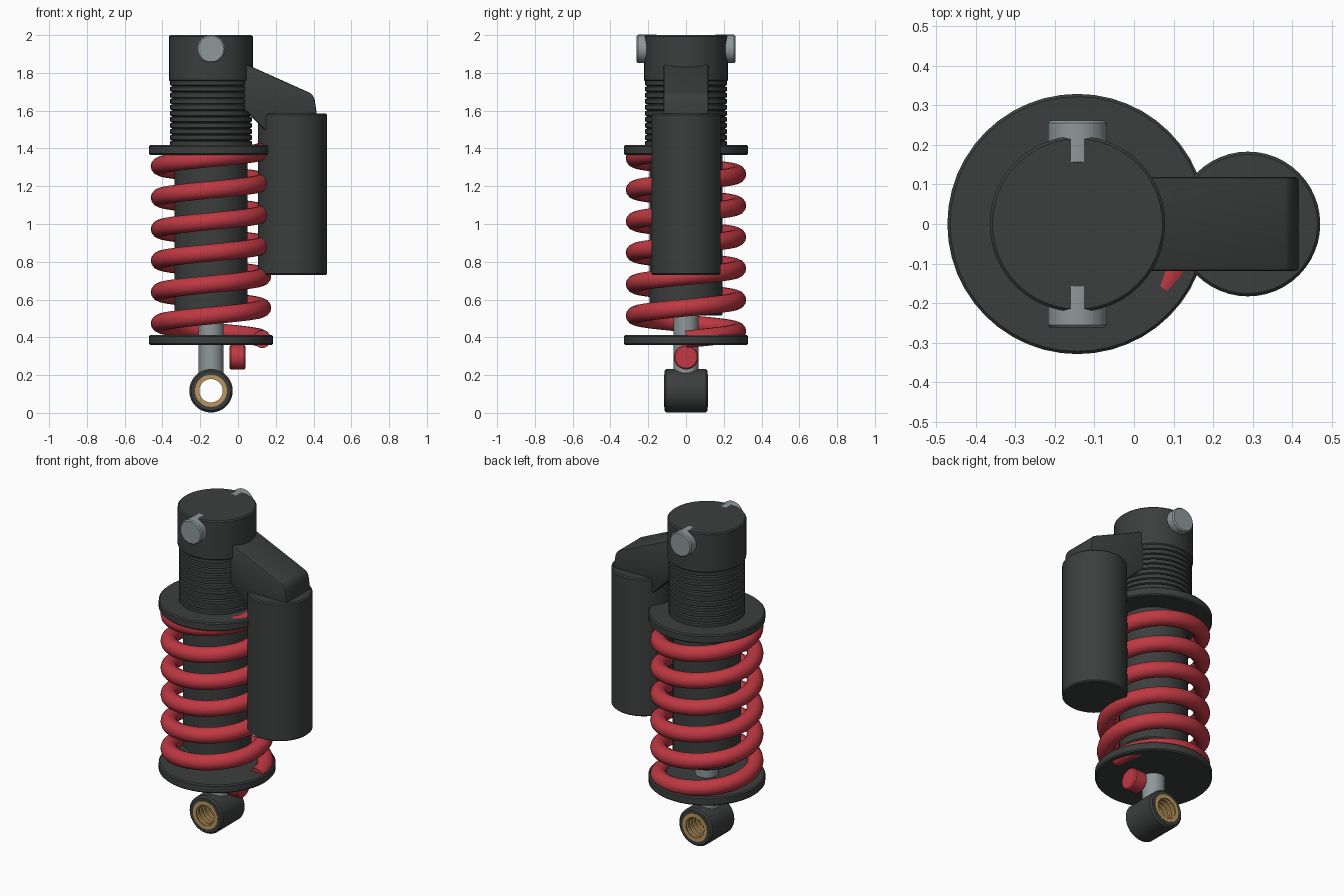
import bpy, bmesh, math
from mathutils import Matrix, Vector

if "Cube" in bpy.data.objects:
    bpy.data.objects.remove(bpy.data.objects["Cube"])

AX = -0.143  # x of the main damper axis


def material(name, rgb):
    m = bpy.data.materials.new(name)
    m.diffuse_color = (*rgb, 1)
    m.use_nodes = True
    m.node_tree.nodes["Principled BSDF"].inputs["Base Color"].default_value = m.diffuse_color
    return m


DARK = material("dark_metal", (0.045, 0.048, 0.047))
RED = material("red_paint", (0.52, 0.04, 0.055))
STEEL = material("steel", (0.27, 0.31, 0.32))
BRASS = material("brass", (0.5, 0.31, 0.11))


def finish(bm, name, mat, angle=35):
    bmesh.ops.recalc_face_normals(bm, faces=bm.faces[:])
    me = bpy.data.meshes.new(name)
    bm.to_mesh(me)
    bm.free()
    ob = bpy.data.objects.new(name, me)
    bpy.context.collection.objects.link(ob)
    me.materials.append(mat)
    bpy.ops.object.select_all(action='DESELECT')
    ob.select_set(True)
    bpy.context.view_layer.objects.active = ob
    bpy.ops.object.shade_smooth_by_angle(angle=math.radians(angle))
    return ob


def lathe(name, profile, mat, loc=(AX, 0, 0), axis='Z', n=48, ring=False):
    """Revolve (radius, height) points; ring=True joins last to first, else ends are capped."""
    rot = {'Z': Matrix(), 'Y': Matrix.Rotation(-math.pi / 2, 4, 'X'),
           'X': Matrix.Rotation(math.pi / 2, 4, 'Y')}[axis]
    mtx = Matrix.Translation(loc) @ rot
    bm = bmesh.new()
    loops = [[bm.verts.new(mtx @ Vector((r * math.cos(2 * math.pi * i / n),
                                         r * math.sin(2 * math.pi * i / n), h)))
              for i in range(n)] for r, h in profile]
    pairs = list(zip(loops, loops[1:]))
    if ring:
        pairs.append((loops[-1], loops[0]))
    else:
        bm.faces.new(loops[0])
        bm.faces.new(loops[-1])
    for a, b in pairs:
        for i in range(n):
            j = (i + 1) % n
            bm.faces.new((a[i], a[j], b[j], b[i]))
    return finish(bm, name, mat)


def cyl(name, r, h0, h1, mat, c=0.007, **kw):
    """Cylinder with small chamfers."""
    return lathe(name, [(r - c, h0), (r, h0 + c), (r, h1 - c), (r - c, h1)], mat, **kw)


# Damper body, cap and spring seats
cyl("top_cap", 0.222, 1.755, 2.0, DARK)
cyl("damper_body", 0.193, 0.515, 1.42, DARK)
cyl("upper_spring_seat", 0.329, 1.365, 1.418, DARK)
cyl("lower_spring_seat", 0.329, 0.36, 0.412, DARK)
cyl("piston_rod", 0.066, 0.2, 0.56, STEEL)

# Threaded section
thread = []
for k in range(11):
    z = 1.41 + k * 0.032
    thread += [(0.205, z), (0.216, z + 0.005), (0.216, z + 0.027), (0.205, z + 0.032)]
thread = [p for i, p in enumerate(thread) if i == 0 or p != thread[i - 1]]
lathe("threaded_sleeve", thread, DARK)

# Mounting pins on both sides of the cap
for side, s in (("front", -1), ("back", 1)):
    h0, h1 = sorted((s * 0.15, s * 0.262))
    cyl("mount_pin_" + side, 0.075, h0, h1, STEEL, loc=(AX, 0, 1.927), axis='Y', n=32)

# Lower eye with ribbed bushing
lathe("lower_eye", [(0.083, -0.115), (0.105, -0.115), (0.115, -0.105),
                    (0.115, 0.105), (0.105, 0.115), (0.083, 0.115)],
      DARK, loc=(AX, 0, 0.117), axis='Y', ring=True)
bush = [(0.085, 0.117), (0.085, -0.117), (0.062, -0.117)]
for k in range(8):
    y = -0.105 + k * 0.03
    bush += [(0.062, y - 0.008), (0.069, y - 0.004), (0.069, y + 0.004), (0.062, y + 0.008)]
bush = [p for p in bush if abs(p[1]) <= 0.117] + [(0.062, 0.117)]
lathe("eye_bushing", bush, BRASS, loc=(AX, 0, 0.117), axis='Y', ring=True)

# Rebound adjuster knob
cyl("adjuster_knob", 0.065, -0.045, 0.04, RED, loc=(0, 0, 0.295), axis='X', n=32)

# Coil spring: circle swept along a helix
bm = bmesh.new()
TURNS, STEPS, SIDES, R, W = 6, 40, 14, 0.272, 0.047
prev = first = None
for i in range(TURNS * STEPS + 1):
    a = 2 * math.pi * i / STEPS
    out = Vector((math.cos(a), math.sin(a), 0))
    tan = Vector((-R * math.sin(a), R * math.cos(a), 0.167 / (2 * math.pi))).normalized()
    up = out.cross(tan)
    c = Vector((AX, 0, 0.39 + 0.1665 * i / STEPS)) + out * R
    loop = [bm.verts.new(c + W * (out * math.cos(t) + up * math.sin(t)))
            for t in (2 * math.pi * k / SIDES for k in range(SIDES))]
    if prev:
        for k in range(SIDES):
            m = (k + 1) % SIDES
            bm.faces.new((prev[k], prev[m], loop[m], loop[k]))
    else:
        bm.faces.new(loop)
    prev = loop
bm.faces.new(prev)
finish(bm, "coil_spring", RED, 40)

# Reservoir
cyl("reservoir", 0.183, 0.73, 1.585, DARK, loc=(0.288, 0, 0))

# Bridge arm from cap to reservoir: extruded and bevelled profile
side = [(-0.06, 1.845), (0.045, 1.845), (0.39, 1.69), (0.405, 1.665), (0.42, 1.56),
        (0.22, 1.45), (0.145, 1.495), (0.04, 1.6), (-0.06, 1.6)]
bm = bmesh.new()
face = bm.faces.new([bm.verts.new((x, -0.119, z)) for x, z in side])
ext = bmesh.ops.extrude_face_region(bm, geom=[face])
bmesh.ops.translate(bm, vec=(0, 0.238, 0),
                    verts=[v for v in ext["geom"] if isinstance(v, bmesh.types.BMVert)])
bmesh.ops.recalc_face_normals(bm, faces=bm.faces[:])
bmesh.ops.bevel(bm, geom=bm.edges[:], offset=0.01, segments=2, affect='EDGES', profile=0.5)
finish(bm, "bridge_arm", DARK)
